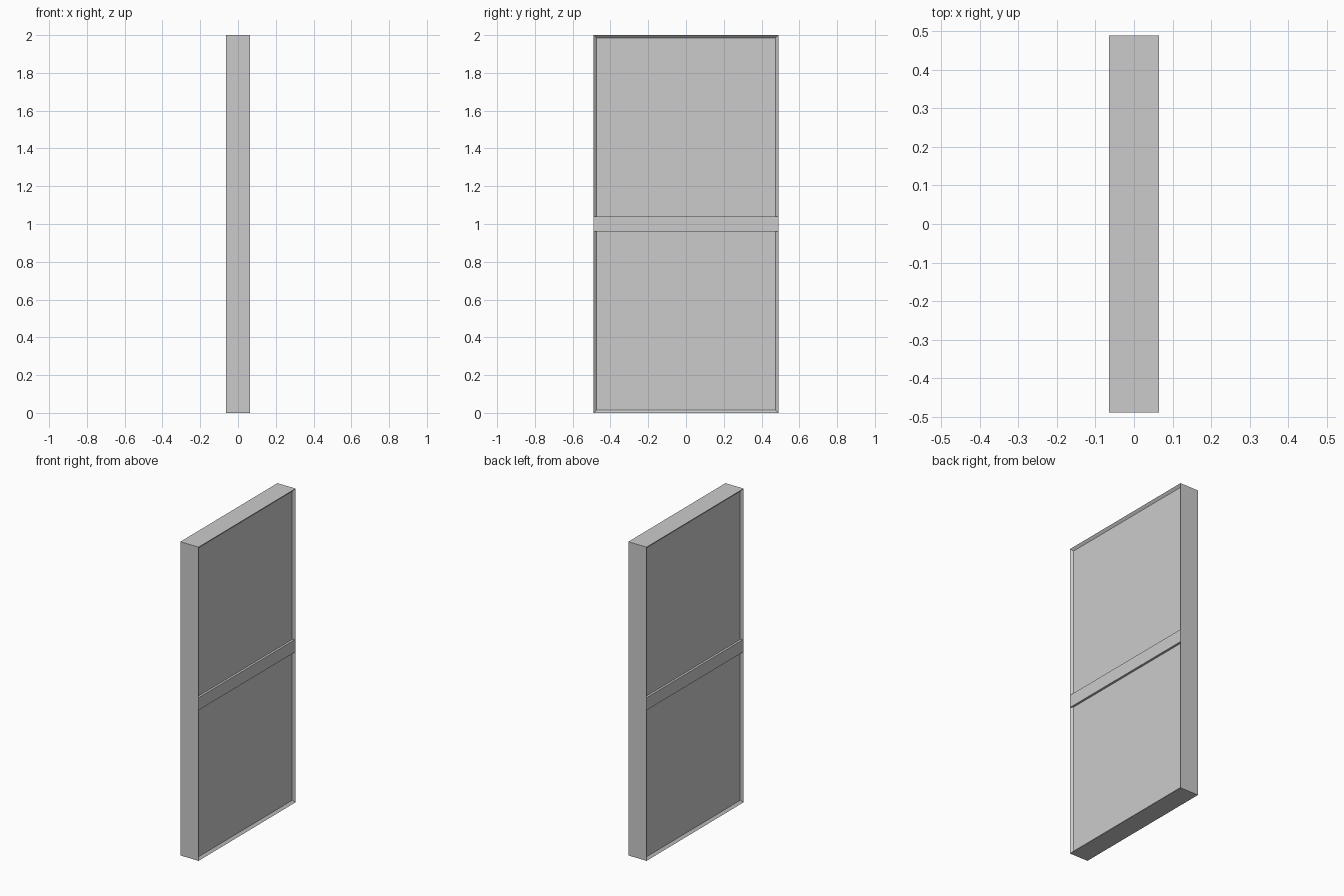
import bpy, bmesh
from mathutils import Matrix, Vector

if "Cube" in bpy.data.objects:
    bpy.data.objects.remove(bpy.data.objects["Cube"])

THICK, WIDTH, HEIGHT = 0.129, 0.978, 2.0
BEVEL, DEPTH = 0.021, 0.014
RAIL_H = 0.08


def new_box(bm, size, centre):
    m = Matrix.Translation(Vector(centre)) @ Matrix.Diagonal((*size, 1))
    bmesh.ops.create_cube(bm, size=1, matrix=m)


def finish(bm, name):
    bm.normal_update()
    me = bpy.data.meshes.new(name)
    bm.to_mesh(me)
    bm.free()
    ob = bpy.data.objects.new(name, me)
    bpy.context.collection.objects.link(ob)


# Door slab: both broad faces sunk behind a sloped border
bm = bmesh.new()
new_box(bm, (THICK, WIDTH, HEIGHT), (0, 0, HEIGHT / 2))
bm.normal_update()
broad = [f for f in bm.faces if abs(f.normal.x) > 0.9]
bmesh.ops.inset_individual(bm, faces=broad, thickness=BEVEL, depth=-DEPTH)
finish(bm, "door_slab")

# Middle rails, flush with the outer rim on each side
for side, name in ((1, "right_rail"), (-1, "left_rail")):
    bm = bmesh.new()
    new_box(bm, (DEPTH, WIDTH, RAIL_H),
            (side * (THICK - DEPTH) / 2, 0, HEIGHT / 2))
    finish(bm, name)
